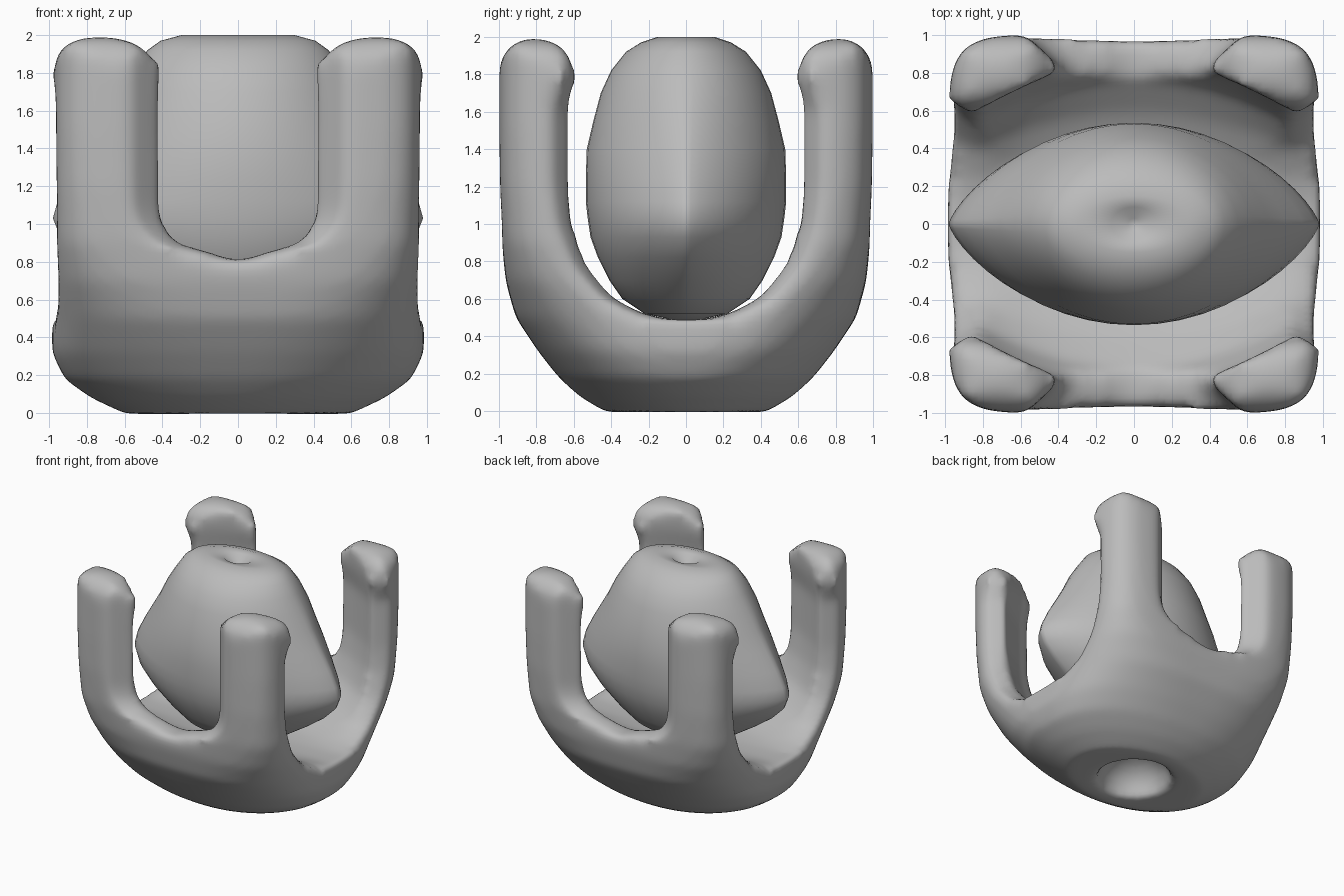
import bpy, bmesh, math
from mathutils import Matrix

cube = bpy.data.objects.get("Cube")
if cube:
    bpy.data.objects.remove(cube, do_unlink=True)

grey = bpy.data.materials.new("plain grey")
grey.use_nodes = True
grey.diffuse_color = (0.5, 0.5, 0.5, 1)
grey.node_tree.nodes["Principled BSDF"].inputs["Base Color"].default_value = (0.5, 0.5, 0.5, 1)


def make_object(name, bm):
    bmesh.ops.recalc_face_normals(bm, faces=bm.faces)
    mesh = bpy.data.meshes.new(name)
    bm.to_mesh(mesh)
    bm.free()
    obj = bpy.data.objects.new(name, mesh)
    bpy.context.collection.objects.link(obj)
    mesh.materials.append(grey)
    return obj


def skin(name, rings):
    """Join rings of points into a closed solid."""
    bm = bmesh.new()
    rings = [[bm.verts.new(p) for p in ring] for ring in rings]
    count = len(rings[0])
    for low, high in zip(rings, rings[1:]):
        for i in range(count):
            j = (i + 1) % count
            bm.faces.new((low[i], low[j], high[j], high[i]))
    bm.faces.new(rings[0])
    bm.faces.new(rings[-1])
    return make_object(name, bm)


def prism(name, half, plane, inner=1, reach=1.04, flare=1):
    """Sweep a mirrored outline along x or y, widening it beyond the inner distance."""
    outline = half + [(-u, v) for u, v in reversed(half)]
    place = {"yz": lambda u, v, w: (w, u, v),
             "xz": lambda u, v, w: (u, w, v)}[plane]
    stations = [(-reach, flare), (-inner, 1), (inner, 1), (reach, flare)]
    return skin(name, [[place(u * s, v, w) for u, v in outline] for w, s in stations])


def power(value, exponent):
    return math.copysign(abs(value) ** exponent, value) if abs(value) > 1e-9 else 0


def loft(name, sections, segments=48):
    """Stack rings given as (z, half length, half width, x power, y power)."""
    angles = [math.tau * i / segments for i in range(segments)]
    return skin(name, [[(a * power(math.cos(t), p), b * power(math.sin(t), q), z)
                        for t in angles] for z, a, b, p, q in sections])


def squircle_loft(name, sections):
    """Rings given as (z, half length, half width, squareness)."""
    return loft(name, [(z, a, b, 2 / n, 2 / n) for z, a, b, n in sections], 96)


def lens_loft(name, sections):
    """Rings given as (z, half length, half width, pointedness)."""
    return loft(name, [(z, a, b, 1, 1 + k) for z, a, b, k in sections])


def bake(obj):
    graph = bpy.context.evaluated_depsgraph_get()
    mesh = bpy.data.meshes.new_from_object(obj.evaluated_get(graph))
    obj.modifiers.clear()
    obj.data = mesh


def carve(obj, tool, operation):
    mod = obj.modifiers.new("carve", "BOOLEAN")
    mod.operation, mod.object, mod.solver = operation, tool, "EXACT"
    bake(obj)
    bpy.data.objects.remove(tool, do_unlink=True)


def smooth_shade(obj):
    bpy.ops.object.select_all(action="DESELECT")
    obj.select_set(True)
    bpy.context.view_layer.objects.active = obj
    bpy.ops.object.shade_smooth_by_angle(angle=math.radians(50))


# Cradle: round bowl that turns square towards the top
cradle = squircle_loft("cradle", [
    (-.005, .6, .43, 2), (.08, .78, .57, 2.1), (.18, .92, .68, 2.3), (.32, .985, .79, 2.6),
    (.5, .985, .91, 3.2), (.7, .985, .965, 4.6), (.9, .985, .985, 6.5), (1.2, .985, 1, 7.5),
    (1.5, .985, 1.003, 8), (2.2, .985, 1.003, 8)])

# Rounded post tops
carve(cradle, prism("side_shape", [
    (1.2, -.2), (1.2, 1.6), (1.005, 1.84), (.96, 1.93), (.88, 1.99), (.75, 1.99),
    (.65, 1.94), (.57, 1.78)], "yz", reach=1.5), "INTERSECT")
carve(cradle, prism("front_shape", [
    (1.2, -.2), (1.2, 1.6), (.985, 1.84), (.93, 1.94), (.82, 1.99), (.65, 1.99),
    (.53, 1.95), (.42, 1.86)], "xz", reach=1.5), "INTERSECT")

# Hollow inside, flared gaps between the posts, and the dimple underneath
carve(cradle, lens_loft("hollow", [
    (.5, 1.5, .22, 1), (.55, 1.5, .4, 1), (.65, 1.5, .59, 1), (.8, 1.5, .77, 1),
    (1, 1.5, .86, 1), (1.2, 1.5, .9, 1), (1.6, 1.5, .91, 1), (1.8, 1.5, .86, 1),
    (2.3, 1.5, .84, 1)]), "DIFFERENCE")
carve(cradle, prism("side_gap", [
    (.1, .49), (.25, .53), (.4, .61), (.53, .78), (.6, 1), (.62, 1.2),
    (.62, 1.62), (.56, 1.76), (.56, 2.3)], "yz", .84, flare=1.25), "DIFFERENCE")
carve(cradle, prism("front_gap", [
    (.03, .81), (.17, .86), (.3, .89), (.38, .97), (.41, 1.08), (.41, 2.3)],
    "xz", .85, flare=1.5), "DIFFERENCE")
bm = bmesh.new()
bmesh.ops.create_uvsphere(bm, u_segments=24, v_segments=16, radius=1,
                          matrix=Matrix.Diagonal((.3, .3, .26, 1)))
carve(cradle, make_object("dimple", bm), "DIFFERENCE")

# Soften the cradle into one continuous form
remesh = cradle.modifiers.new("remesh", "REMESH")
remesh.mode, remesh.voxel_size = "VOXEL", .035
soften = cradle.modifiers.new("soften", "SMOOTH")
soften.factor, soften.iterations = .5, 12
bake(cradle)
cradle.data.materials.clear()
cradle.data.materials.append(grey)
smooth_shade(cradle)

# Core: pointed lens body with a small dent on top
core = lens_loft("core", [
    (.49, .12, .08, 0), (.52, .34, .22, .1), (.6, .5, .34, .2), (.7, .66, .41, .3),
    (.82, .83, .47, .4), (.93, .94, .51, .47), (1.03, .98, .525, .5), (1.12, .955, .535, .5),
    (1.25, .89, .535, .47), (1.4, .8, .53, .4), (1.55, .71, .495, .3), (1.7, .63, .455, .2),
    (1.82, .55, .4, .1), (1.92, .48, .32, .05), (1.97, .41, .24, 0), (2, .3, .15, 0),
    (1.99, .12, .09, 0), (1.93, .03, .03, 0)])
smooth_shade(core)
